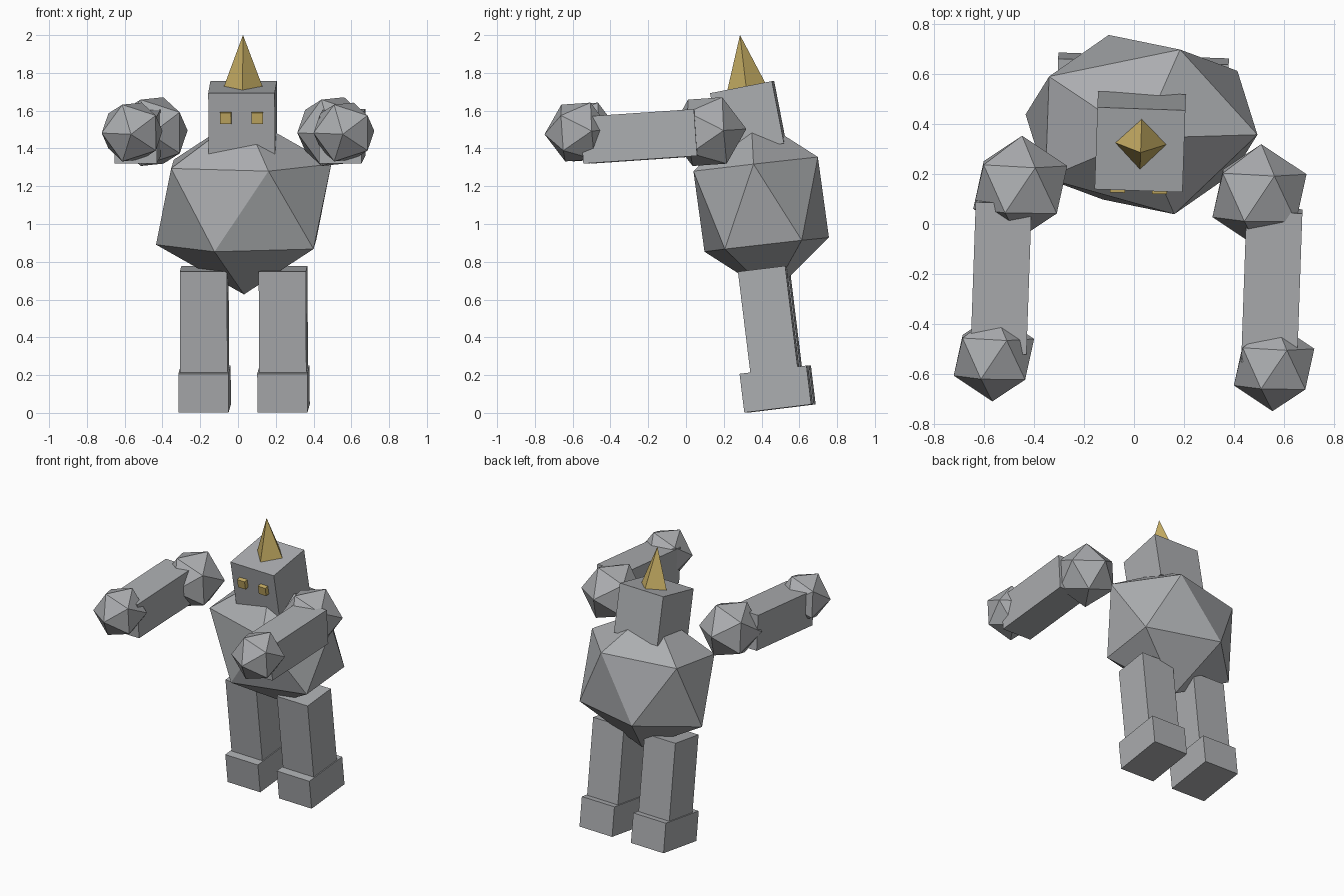
import bpy
from math import radians, sin, cos
from mathutils import Vector, Euler

old = bpy.data.objects.get("Cube")
if old:
    bpy.data.objects.remove(old, do_unlink=True)

YAW = radians(-2)


def material(name, color):
    m = bpy.data.materials.new(name)
    m.use_nodes = True
    m.diffuse_color = (*color, 1)
    m.node_tree.nodes["Principled BSDF"].inputs["Base Color"].default_value = (*color, 1)
    return m


stone = material("stone_grey", (0.41, 0.42, 0.435))
gold = material("gold", (0.58, 0.43, 0.13))


def finish(name, loc, size, pitch, mat):
    ob = bpy.context.object
    ob.name = name
    ob.location = loc
    ob.scale = size
    ob.rotation_euler = (radians(pitch), 0, YAW)
    ob.data.materials.append(mat)
    return ob


def box(name, loc, size, pitch, mat=stone):
    bpy.ops.mesh.primitive_cube_add(size=1)
    return finish(name, loc, size, pitch, mat)


def boulder(name, loc, size, pitch):
    bpy.ops.mesh.primitive_ico_sphere_add(subdivisions=1, radius=1)
    return finish(name, loc, size, pitch, stone)


def beside(mid, side, half):
    """Point at a distance to one side of the body's turned midline."""
    return Vector(mid) + side * half * Vector((cos(YAW), sin(YAW), 0))


# Torso
boulder("torso", (0.03, 0.398, 1.104), (0.52, 0.39, 0.48), 6.5)

# Head, with eyes set on its front face
head_loc, head_pitch = Vector((0.025, 0.329, 1.56)), 11
box("head", head_loc, (0.352, 0.334, 0.335), head_pitch)
head_turn = Euler((radians(head_pitch), 0, YAW)).to_matrix()
for side, label in ((1, "left"), (-1, "right")):
    spot = head_loc + head_turn @ Vector((side * 0.084, -0.167, 0.037))
    box(label + "_eye", spot, (0.06, 0.06, 0.06), head_pitch, gold)

# Horn
bpy.ops.mesh.primitive_cone_add(vertices=4, radius1=0.104, depth=0.28)
finish("horn", (0.027, 0.304, 1.862), (1, 1, 1), 7.5, gold)

# Limbs
for side, label in ((1, "left"), (-1, "right")):
    box(label + "_leg", beside((0.031, 0.445, 0.49), side, 0.209),
        (0.25, 0.252, 0.55), 7)
    box(label + "_foot", beside((0.032, 0.485, 0.126), side, 0.209),
        (0.265, 0.357, 0.207), 7)
    boulder(label + "_shoulder", beside((0.0235, 0.13, 1.489), side, 0.479),
            (0.207, 0.207, 0.207), -86.1)
    box(label + "_arm", beside((0.01, -0.228, 1.464), side, 0.542),
        (0.224, 0.604, 0.248), 3.9)
    boulder(label + "_hand", beside((0, -0.553, 1.487), side, 0.561),
            (0.177, 0.177, 0.177), -86.1)
